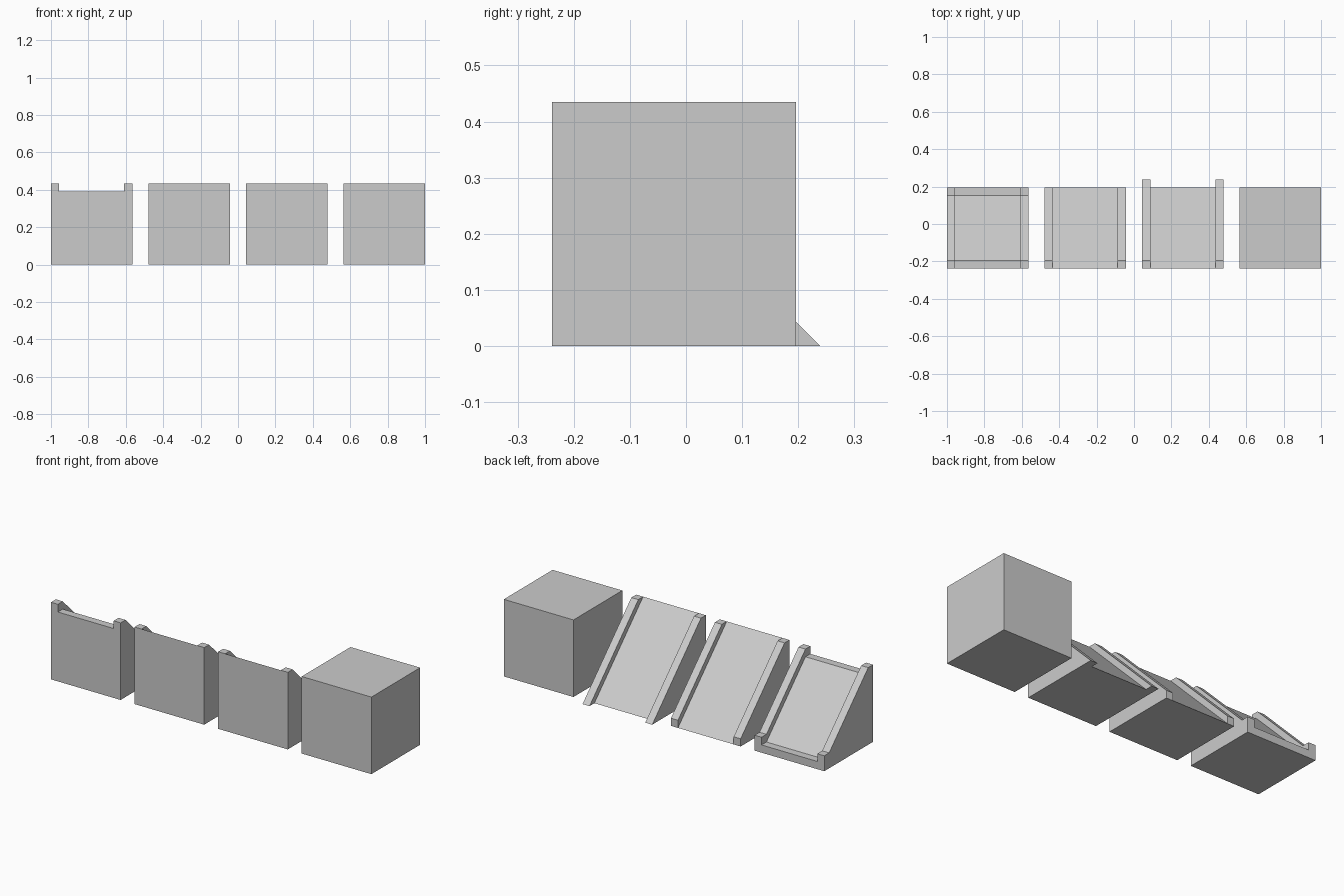
import bpy, bmesh

if "Cube" in bpy.data.objects:
    bpy.data.objects.remove(bpy.data.objects["Cube"])

U = 2 / 46            # one module: blocks are 10 modules wide with 2-module gaps
Y0 = -5.5             # front plane in modules


def make_block(name, x, rail, bed=None, inner=None):
    """Block from (y, z) profiles: two side rails with a sloped bed between them."""
    bm = bmesh.new()

    def vert(px, p):
        return bm.verts.new((px * U, (p[0] + Y0) * U, p[1] * U))

    def cap(px, profile):
        bm.faces.new([vert(px, p) for p in profile])

    def skin(xa, xb, profile):
        for p, q in zip(profile, profile[1:] + profile[:1]):
            bm.faces.new([vert(xa, p), vert(xb, p), vert(xb, q), vert(xa, q)])

    cap(x, rail)
    cap(x + 10, rail)
    if bed:
        skin(x, x + 1, rail)
        skin(x + 1, x + 9, bed)
        skin(x + 9, x + 10, rail)
        cap(x + 1, inner)
        cap(x + 9, inner)
    else:
        skin(x, x + 10, rail)

    bmesh.ops.remove_doubles(bm, verts=bm.verts, dist=1e-5)
    bmesh.ops.dissolve_limit(bm, angle_limit=0.01, verts=bm.verts, edges=bm.edges)
    bmesh.ops.recalc_face_normals(bm, faces=bm.faces)
    mesh = bpy.data.meshes.new(name)
    bm.to_mesh(mesh)
    bm.free()
    obj = bpy.data.objects.new(name, mesh)
    bpy.context.collection.objects.link(obj)


# Ramp with a recessed bed and raised lips at both ends
make_block("recessed_ramp", -23,
           [(0, 0), (10, 0), (10, 1), (10, 2), (9, 2), (1, 10), (0, 10), (0, 9)],
           [(0, 0), (10, 0), (10, 1), (9, 1), (1, 9), (0, 9)],
           [(0, 9), (1, 9), (9, 1), (10, 1), (10, 2), (9, 2), (1, 10), (0, 10)])

# Ramp with rails ending flush at the back
make_block("flush_ramp", -11,
           [(0, 0), (10, 0), (10, 1), (1, 10), (0, 10)],
           [(0, 0), (10, 0), (0, 10)],
           [(0, 10), (10, 0), (10, 1), (1, 10)])

# Ramp with rails running past the back down to the ground
make_block("overhang_ramp", 1,
           [(0, 0), (10, 0), (11, 0), (1, 10), (0, 10)],
           [(0, 0), (10, 0), (0, 10)],
           [(0, 10), (10, 0), (11, 0), (1, 10)])

# Plain cube
make_block("cube_block", 13, [(0, 0), (10, 0), (10, 10), (0, 10)])
